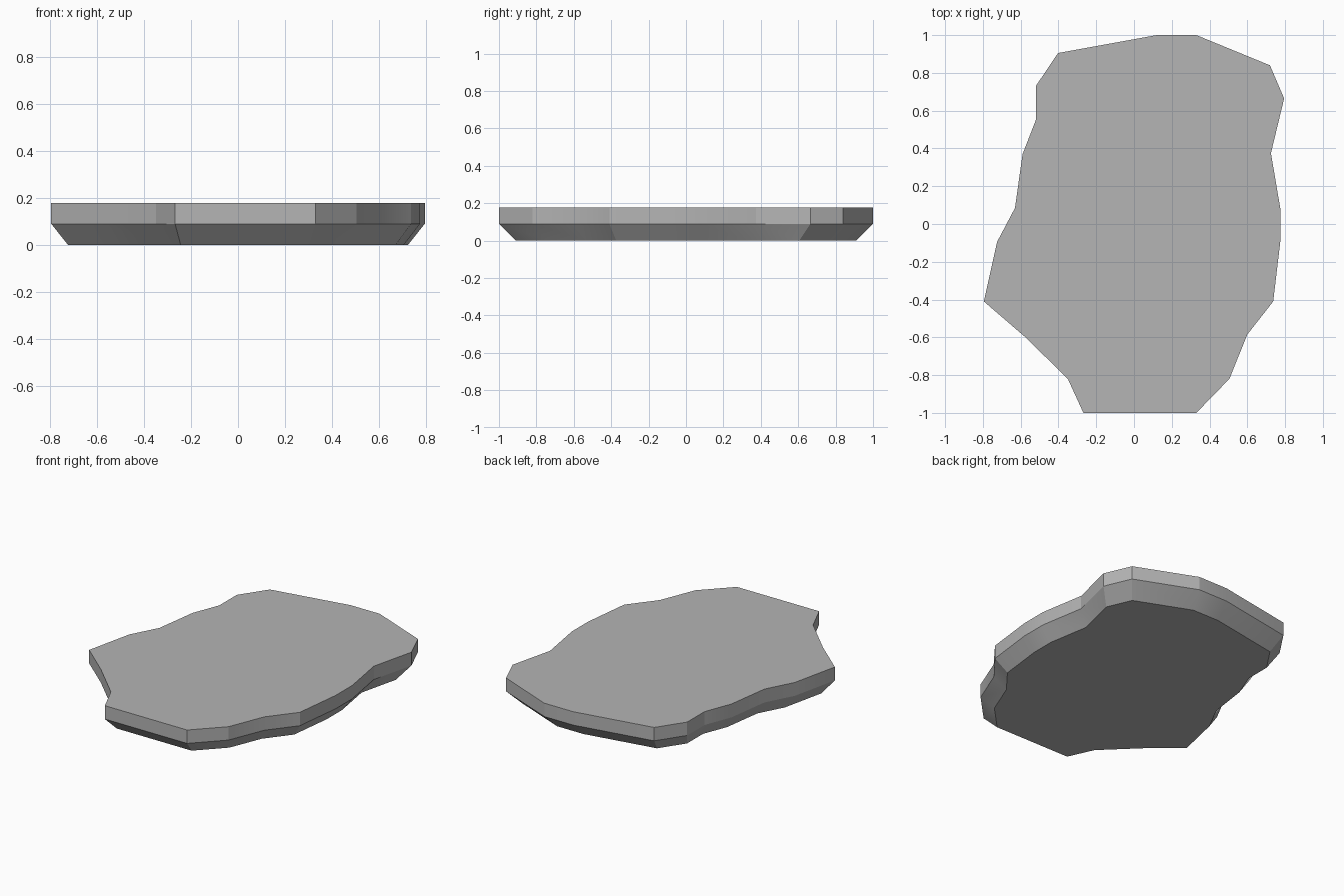
import bpy, bmesh, math

if "Cube" in bpy.data.objects:
    bpy.data.objects.remove(bpy.data.objects["Cube"])

# Irregular slab outline, clockwise seen from above
outline = [(0.12, 1), (0.33, 1), (0.72, 0.84), (0.795, 0.665), (0.725, 0.375),
           (0.775, 0.08), (0.775, -0.09), (0.737, -0.41), (0.6, -0.585),
           (0.505, -0.82), (0.33, -1), (-0.268, -1), (-0.35, -0.82),
           (-0.58, -0.595), (-0.795, -0.41), (-0.725, -0.095), (-0.63, 0.085),
           (-0.59, 0.37), (-0.52, 0.55), (-0.52, 0.73), (-0.402, 0.905)]

# Layers as (height, outline scale): tapered underside, upright rim
layers = [(0.0, 0.91), (0.09, 1.0), (0.178, 1.0)]

bm = bmesh.new()
rings = [[bm.verts.new((x * s, y * s, z)) for x, y in outline] for z, s in layers]
n = len(outline)
for low, high in zip(rings, rings[1:]):
    for i in range(n):
        j = (i + 1) % n
        bm.faces.new((low[i], low[j], high[j], high[i]))

# Flat bottom and top
bm.faces.new(rings[0])
bm.faces.new(rings[-1])
bmesh.ops.recalc_face_normals(bm, faces=bm.faces)

mesh = bpy.data.meshes.new("stone_slab")
bm.to_mesh(mesh)
bm.free()
slab = bpy.data.objects.new("stone_slab", mesh)
bpy.context.collection.objects.link(slab)

# Dark grey stone
stone = bpy.data.materials.new("stone_grey")
stone.diffuse_color = (0.46, 0.46, 0.46, 1)
stone.use_nodes = True
stone.node_tree.nodes["Principled BSDF"].inputs["Base Color"].default_value = stone.diffuse_color
mesh.materials.append(stone)

# Soft shading along the gentle bends of the rim
bpy.context.view_layer.objects.active = slab
slab.select_set(True)
bpy.ops.object.shade_smooth_by_angle(angle=math.radians(20))
